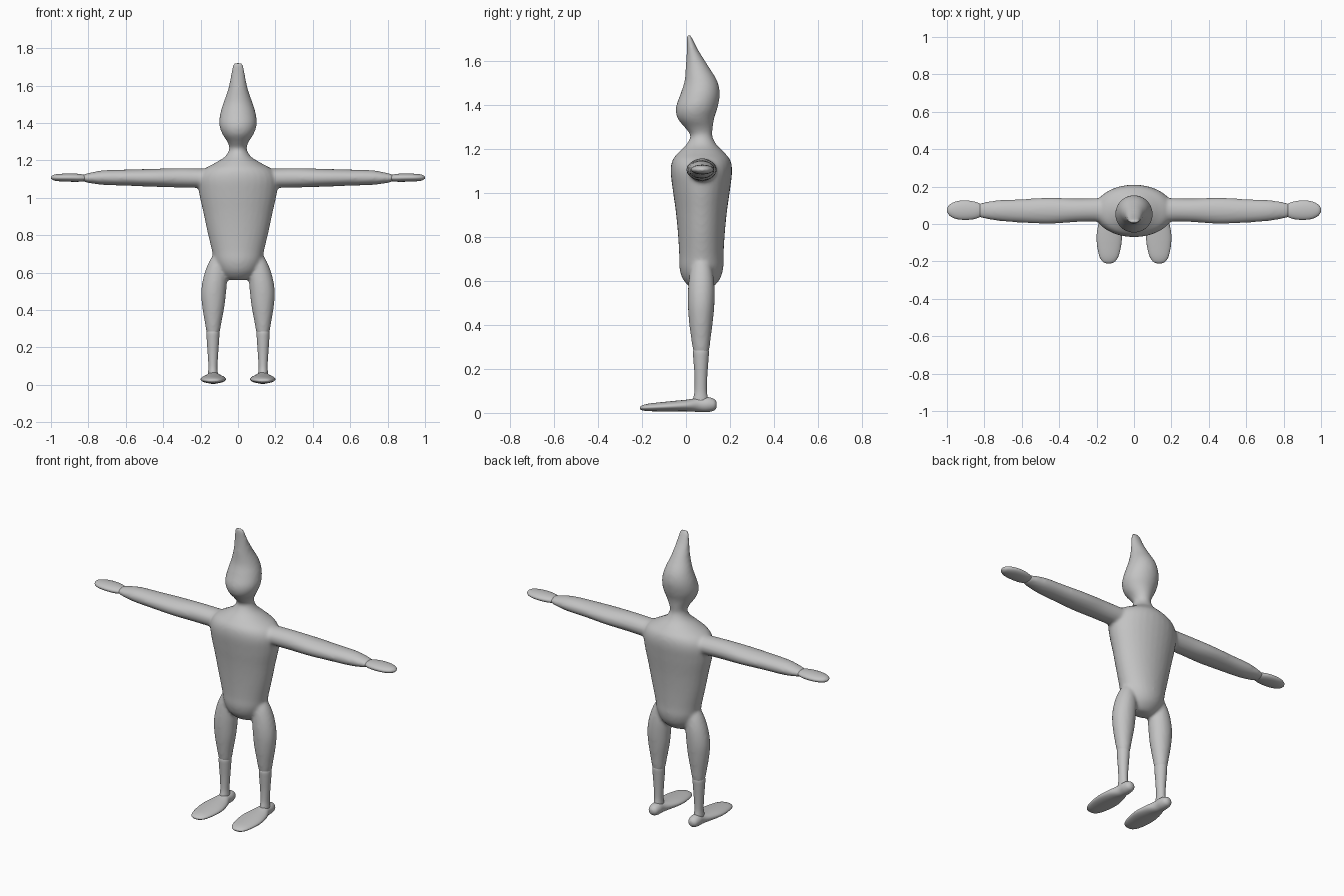
import bpy, bmesh, math

grey = bpy.data.materials.new("plain grey")
grey.diffuse_color = (0.55, 0.55, 0.55, 1)


def spline(rows, steps=5):
    """Catmull-Rom interpolation through a short table of sections."""
    out = []
    for i in range(len(rows) - 1):
        p0, p1 = rows[max(i - 1, 0)], rows[i]
        p2, p3 = rows[i + 1], rows[min(i + 2, len(rows) - 1)]
        for s in range(steps):
            t = s / steps
            out.append([0.5 * (2 * b + (c - a) * t + (2 * a - 5 * b + 4 * c - d) * t * t
                               + (3 * b - a - 3 * c + d) * t ** 3)
                        for a, b, c, d in zip(p0, p1, p2, p3)])
    return out + [list(rows[-1])]


def loft(bm, rows, axis, side=1, sides=32):
    """Skin ellipses (position, centre u, centre v, radius u, radius v) along an axis."""
    rings = []
    for t, cu, cv, ru, rv in spline(rows):
        ring = []
        for k in range(sides):
            a = 2 * math.pi * k / sides
            u, v = cu + ru * math.cos(a), cv + rv * math.sin(a)
            x, y, z = {"x": (t, u, v), "y": (u, t, v), "z": (u, v, t)}[axis]
            ring.append(bm.verts.new((x * side, y, z)))
        rings.append(ring)
    for r, q in zip(rings, rings[1:]):
        for k in range(sides):
            n = (k + 1) % sides
            bm.faces.new((r[k], r[n], q[n], q[k]))
    bm.faces.new(rings[0])
    bm.faces.new(rings[-1])


def finish(bm, name):
    bmesh.ops.recalc_face_normals(bm, faces=bm.faces)
    me = bpy.data.meshes.new(name)
    bm.to_mesh(me)
    bm.free()
    me.materials.append(grey)
    for p in me.polygons:
        p.use_smooth = True
    ob = bpy.data.objects.new(name, me)
    bpy.context.collection.objects.link(ob)
    return ob


# Torso, neck and pointed head: z, centre x, centre y, half width, half depth
trunk = [
    (0.56, 0, 0.07, 0.045, 0.03), (0.575, 0, 0.07, 0.075, 0.055),
    (0.61, 0, 0.07, 0.105, 0.085), (0.66, 0, 0.07, 0.127, 0.1),
    (0.72, 0, 0.07, 0.14, 0.101), (0.82, 0, 0.07, 0.164, 0.107),
    (0.92, 0, 0.07, 0.185, 0.117), (1.02, 0, 0.07, 0.207, 0.131),
    (1.1, 0, 0.07, 0.213, 0.14), (1.15, 0, 0.07, 0.185, 0.132),
    (1.185, 0, 0.07, 0.125, 0.105), (1.22, 0, 0.07, 0.07, 0.07),
    (1.26, 0, 0.07, 0.047, 0.05), (1.295, 0, 0.06, 0.055, 0.062),
    (1.34, 0, 0.045, 0.083, 0.083), (1.39, 0, 0.049, 0.1, 0.095),
    (1.45, 0, 0.064, 0.095, 0.09), (1.51, 0, 0.068, 0.077, 0.075),
    (1.58, 0, 0.05, 0.053, 0.051), (1.65, 0, 0.03, 0.039, 0.027),
    (1.705, 0, 0.016, 0.031, 0.013), (1.722, 0, 0.012, 0.02, 0.007)]
# Arm: x, centre y, centre z, half depth, half height
arm = [
    (0.1, 0.075, 1.105, 0.07, 0.05), (0.2, 0.075, 1.105, 0.063, 0.052),
    (0.32, 0.073, 1.107, 0.063, 0.052), (0.45, 0.071, 1.107, 0.07, 0.048),
    (0.6, 0.07, 1.108, 0.063, 0.043), (0.72, 0.072, 1.108, 0.056, 0.039),
    (0.8, 0.073, 1.106, 0.044, 0.026), (0.83, 0.073, 1.106, 0.036, 0.018)]
# Thigh: z, centre x, centre y, half width, half depth
thigh = [
    (0.7, 0.105, 0.07, 0.025, 0.03), (0.65, 0.11, 0.07, 0.049, 0.05),
    (0.58, 0.121, 0.07, 0.063, 0.06), (0.5, 0.13, 0.069, 0.067, 0.061),
    (0.42, 0.132, 0.068, 0.06, 0.055), (0.34, 0.133, 0.068, 0.046, 0.045),
    (0.28, 0.133, 0.069, 0.035, 0.036), (0.26, 0.133, 0.069, 0.025, 0.027)]
# Shin
shin = [
    (0.3, 0.134, 0.068, 0.025, 0.026), (0.28, 0.134, 0.068, 0.034, 0.036),
    (0.24, 0.134, 0.068, 0.033, 0.034), (0.17, 0.134, 0.068, 0.028, 0.029),
    (0.1, 0.134, 0.067, 0.024, 0.028), (0.06, 0.134, 0.066, 0.026, 0.034),
    (0.03, 0.134, 0.066, 0.024, 0.03)]
# Foot: y, centre x, centre z, half width, half height
foot = [
    (0.14, 0.132, 0.037, 0.012, 0.012), (0.128, 0.132, 0.037, 0.027, 0.026),
    (0.1, 0.132, 0.038, 0.034, 0.034), (0.06, 0.132, 0.037, 0.036, 0.033),
    (0.01, 0.132, 0.034, 0.055, 0.027), (-0.05, 0.132, 0.031, 0.067, 0.024),
    (-0.11, 0.133, 0.028, 0.065, 0.021), (-0.17, 0.134, 0.025, 0.052, 0.017),
    (-0.2, 0.135, 0.023, 0.034, 0.011), (-0.21, 0.135, 0.022, 0.014, 0.004)]
# Mitten hand
hand = [
    (0.815, 0.073, 1.106, 0.032, 0.016), (0.85, 0.073, 1.107, 0.046, 0.021),
    (0.9, 0.074, 1.108, 0.052, 0.022), (0.95, 0.074, 1.108, 0.047, 0.02),
    (0.985, 0.074, 1.108, 0.03, 0.015), (1.0, 0.074, 1.108, 0.009, 0.005)]

# Body, arms and thighs melt into one skin
bm = bmesh.new()
loft(bm, trunk, "z")
for s in (1, -1):
    loft(bm, arm, "x", s)
    loft(bm, thigh, "z", s)
body = finish(bm, "body")
rm = body.modifiers.new("merge", 'REMESH')
rm.mode = 'VOXEL'
rm.voxel_size = 0.009
rm.use_smooth_shade = True
sm = body.modifiers.new("soften joints", 'SMOOTH')
sm.factor = 0.5
sm.iterations = 8

# Separate limb ends, mirrored left and right
for label, s in (("left", 1), ("right", -1)):
    for name, rows, axis in (("hand", hand, "x"), ("shin", shin, "z"), ("foot", foot, "y")):
        bm = bmesh.new()
        loft(bm, rows, axis, s)
        finish(bm, f"{label}_{name}")
